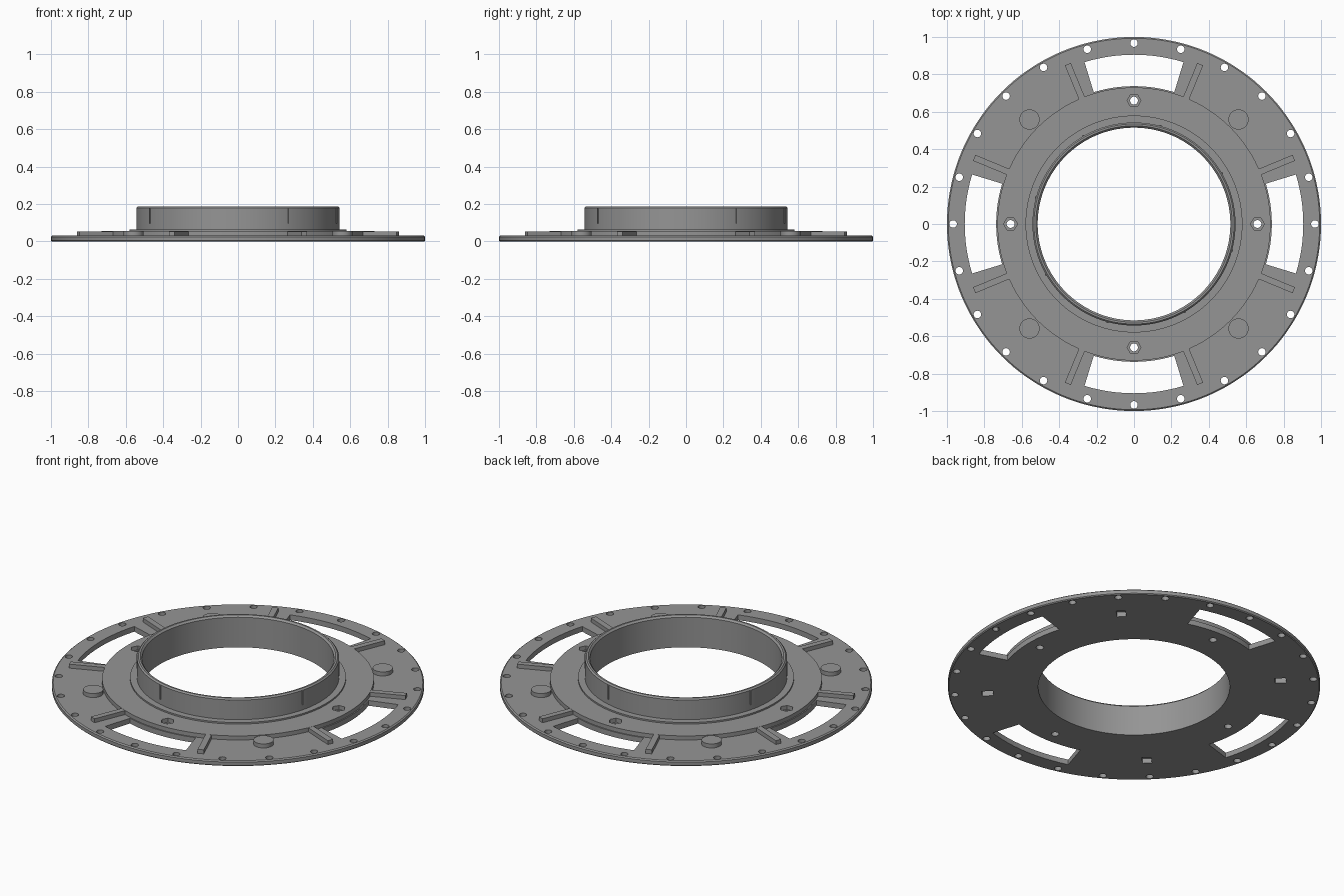
import bpy, bmesh
from math import sin, cos, pi, radians

if "Cube" in bpy.data.objects:
    bpy.data.objects.remove(bpy.data.objects["Cube"])

grey = bpy.data.materials.new("machined grey")
grey.use_nodes = True
colour = (0.3, 0.3, 0.3, 1)
grey.diffuse_color = colour
grey.node_tree.nodes["Principled BSDF"].inputs["Base Color"].default_value = colour


def polar(r, a):
    return (r * cos(a), r * sin(a))


def finish(name, bm):
    bmesh.ops.recalc_face_normals(bm, faces=bm.faces)
    me = bpy.data.meshes.new(name)
    bm.to_mesh(me)
    bm.free()
    me.materials.append(grey)
    ob = bpy.data.objects.new(name, me)
    bpy.context.collection.objects.link(ob)
    return ob


def prism(bm, outline, z0, z1):
    """Upright prism over a closed outline."""
    low = [bm.verts.new((x, y, z0)) for x, y in outline]
    high = [bm.verts.new((x, y, z1)) for x, y in outline]
    bm.faces.new(low[::-1])
    bm.faces.new(high)
    n = len(low)
    for i in range(n):
        j = (i + 1) % n
        bm.faces.new((low[i], low[j], high[j], high[i]))


def disc(r, a, radius, sides, turn=0.0):
    """Regular polygon centred at polar position (r, a)."""
    cx, cy = polar(r, a)
    return [(cx + radius * cos(turn + 2 * pi * i / sides),
             cy + radius * sin(turn + 2 * pi * i / sides)) for i in range(sides)]


def bar(r0, r1, width, a):
    """Radial rectangle pointing along angle a."""
    c, s, h = cos(a), sin(a), width / 2
    return [(r * c - w * s, r * s + w * c)
            for r, w in ((r0, -h), (r1, -h), (r1, h), (r0, h))]


def sector(r0, r1, a, half, steps=12):
    angles = [a - half + 2 * half * i / steps for i in range(steps + 1)]
    return [polar(r1, t) for t in angles] + [polar(r0, t) for t in reversed(angles)]


def lathe(name, profile, sides=144):
    bm = bmesh.new()
    rings = [[bm.verts.new((*polar(r, 2 * pi * i / sides), z)) for r, z in profile]
             for i in range(sides)]
    n = len(profile)
    for i in range(sides):
        a, b = rings[i], rings[(i + 1) % sides]
        for k in range(n):
            m = (k + 1) % n
            bm.faces.new((a[k], b[k], b[m], a[m]))
    return finish(name, bm)


def cut(target, cutter):
    """Subtract the cutter, bake the result and discard the cutter."""
    cutter.hide_render = True
    mod = target.modifiers.new("cut", "BOOLEAN")
    mod.operation, mod.solver, mod.object = "DIFFERENCE", "EXACT", cutter
    deps = bpy.context.evaluated_depsgraph_get()
    baked = bpy.data.meshes.new_from_object(target.evaluated_get(deps))
    target.modifiers.clear()
    target.data = baked
    bpy.data.objects.remove(cutter)


quarters = [i * pi / 2 for i in range(4)]
diagonals = [a + pi / 4 for a in quarters]

# Stepped body: disc, raised ring, collar foot and tall neck
body = lathe("flange_body", [
    (0.515, 0), (0.995, 0), (1, 0.005), (1, 0.025), (0.993, 0.031),
    (0.73, 0.031), (0.73, 0.055), (0.58, 0.055), (0.58, 0.064),
    (0.543, 0.064), (0.543, 0.18), (0.535, 0.188),
    (0.525, 0.188), (0.515, 0.178)])

# Through cuts: rim holes, windows, bolt holes, square pockets under bosses
bm = bmesh.new()
for i in range(24):
    prism(bm, disc(0.967, i * pi / 12, 0.02, 20), -0.1, 0.2)
for a in quarters:
    prism(bm, sector(0.737, 0.905, a, radians(17)), -0.1, 0.2)
    prism(bm, disc(0.66, a, 0.021, 20), -0.1, 0.2)
for a in diagonals:
    prism(bm, bar(0.76, 0.82, 0.05, a), -0.1, 0.2)
cut(body, finish("through_cutter", bm))

# Hexagonal nut recesses around the bolt holes
bm = bmesh.new()
for a in quarters:
    prism(bm, disc(0.66, a, 0.037, 6), 0.031, 0.2)
cut(body, finish("hex_cutter", bm))

# Radial ribs either side of each window
bm = bmesh.new()
for a in quarters:
    for side in (-1, 1):
        prism(bm, bar(0.72, 0.925, 0.034, a + side * pi / 8), 0.028, 0.0545)
ribs = finish("radial_ribs", bm)

# Round bosses closing the pockets
bm = bmesh.new()
for a in diagonals:
    prism(bm, disc(0.79, a, 0.054, 40), 0.029, 0.055)
bosses = finish("round_bosses", bm)

# Thin grip ridges on the neck
bm = bmesh.new()
for i in range(8):
    prism(bm, bar(0.535, 0.548, 0.01, radians(30 + 45 * i)), 0.095, 0.18)
ridges = finish("neck_ridges", bm)

for ob in (body, bosses):
    bpy.ops.object.select_all(action="DESELECT")
    ob.select_set(True)
    bpy.context.view_layer.objects.active = ob
    bpy.ops.object.shade_smooth_by_angle(angle=radians(30))
